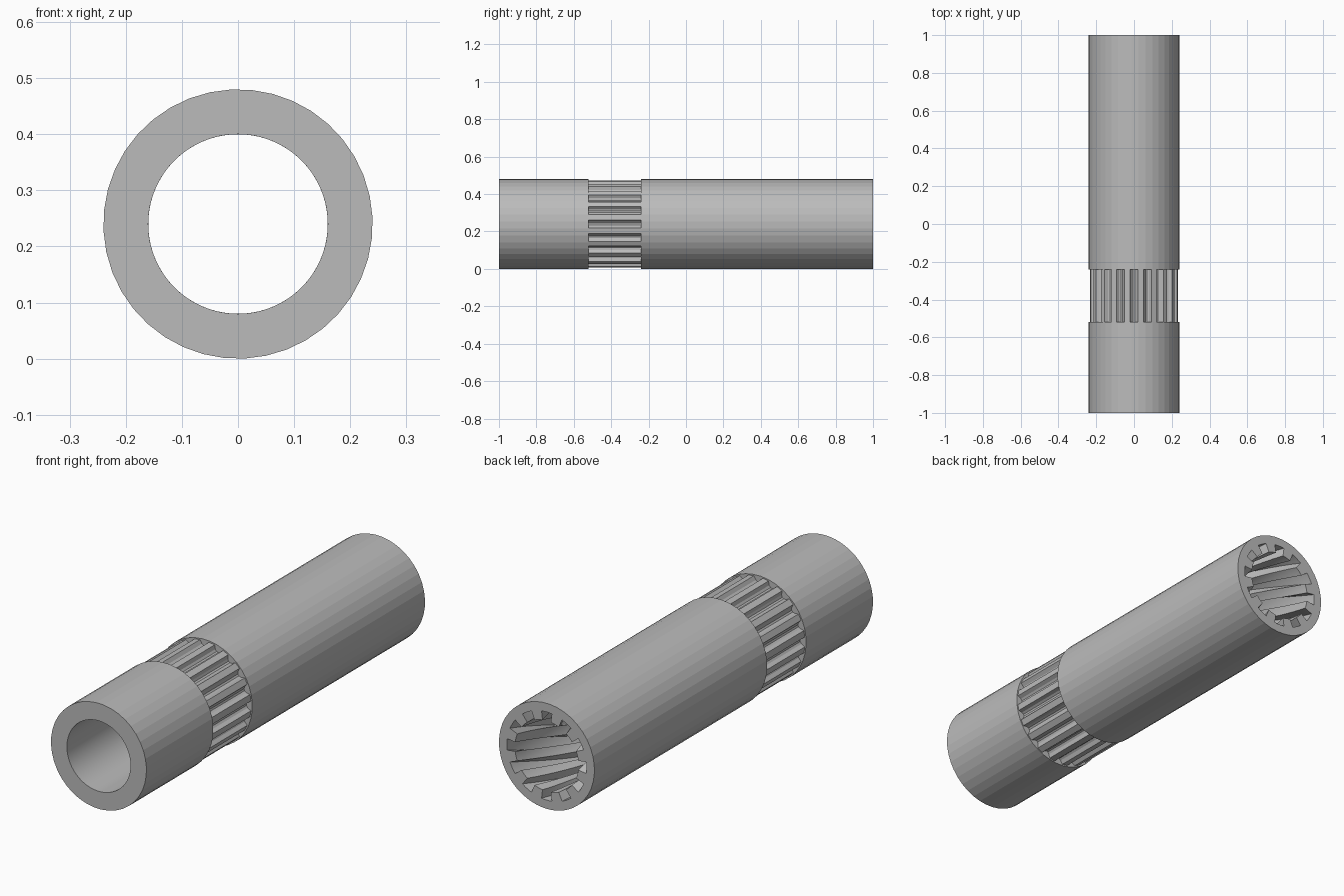
import bpy, bmesh
from math import sin, cos, pi, radians

if "Cube" in bpy.data.objects:
    bpy.data.objects.remove(bpy.data.objects["Cube"])

R_OUT, R_BORE, R_SLOT = 0.24, 0.16, 0.20
COUNT = 120                      # points around every ring
SIDES, FLUTES, SLOTS = 40, 20, 12
TWIST = 120                      # degrees turned by the spiral slots
SLOT_END = -0.2
STEPS = 24

steel = bpy.data.materials.new("grey steel")
steel.use_nodes = True
steel.diffuse_color = (0.5, 0.5, 0.5, 1)
steel.node_tree.nodes["Principled BSDF"].inputs["Base Color"].default_value = (0.5, 0.5, 0.5, 1)


def repeat(pattern, count):
    """Repeat (radius, degrees) points around the axis."""
    return [(r, a + k * 360 / count) for k in range(count) for r, a in pattern]


# Cross-sections
side = 360 / SIDES
per_side = COUNT // SIDES
chord = []
for i in range(per_side):
    a = i * side / per_side
    chord.append((R_OUT * cos(pi / SIDES) / cos(radians(a - side / 2)), a - 6))
round_outer = repeat(chord, SIDES)
fluted = repeat([(0.234, -5.5), (0.217, -3.5), (0.21, -1.2),
                 (0.21, 1.2), (0.217, 3.5), (0.234, 5.5)], FLUTES)
slot_angles = [-7.5 + 3.75 * i for i in range(5)] + [7.5 + 3.75 * i for i in range(5)]
slotted = repeat([(R_SLOT if i < 5 else R_BORE, a) for i, a in enumerate(slot_angles)], SLOTS)
plain_bore = [(R_BORE, a) for r, a in slotted]

bm = bmesh.new()


def ring(section, y, turn=0):
    return [bm.verts.new((r * cos(radians(a + turn)), y, 0.24 + r * sin(radians(a + turn))))
            for r, a in section]


# Outer wall with the recessed grip band
rings = [ring(round_outer, -1), ring(round_outer, -0.52),
         ring(fluted, -0.52), ring(fluted, -0.24),
         ring(round_outer, -0.24), ring(round_outer, 1)]

# Spiral slots running inward from the back end
for s in range(STEPS + 1):
    t = s / STEPS
    rings.append(ring(slotted, 1 + (SLOT_END - 1) * t, -TWIST * t))

# Plain bore through to the front, then realigned to close the front rim
rings.append(ring(plain_bore, SLOT_END, -TWIST))
mouth = ring(plain_bore, -1, -TWIST)
rings.append(mouth)


def bridge(a, b):
    for i in range(COUNT):
        j = (i + 1) % COUNT
        bm.faces.new((a[i], a[j], b[j], b[i]))


for a, b in zip(rings, rings[1:]):
    bridge(a, b)
shift = COUNT * TWIST // 360
bridge(mouth[shift:] + mouth[:shift], rings[0])

bmesh.ops.remove_doubles(bm, verts=bm.verts, dist=0.00005)
bmesh.ops.recalc_face_normals(bm, faces=bm.faces)
mesh = bpy.data.meshes.new("splined_tube")
bm.to_mesh(mesh)
bm.free()
mesh.materials.append(steel)

tube = bpy.data.objects.new("splined_tube", mesh)
bpy.context.collection.objects.link(tube)
bpy.ops.object.select_all(action="DESELECT")
tube.select_set(True)
bpy.context.view_layer.objects.active = tube
bpy.ops.object.shade_smooth_by_angle(angle=radians(8))
